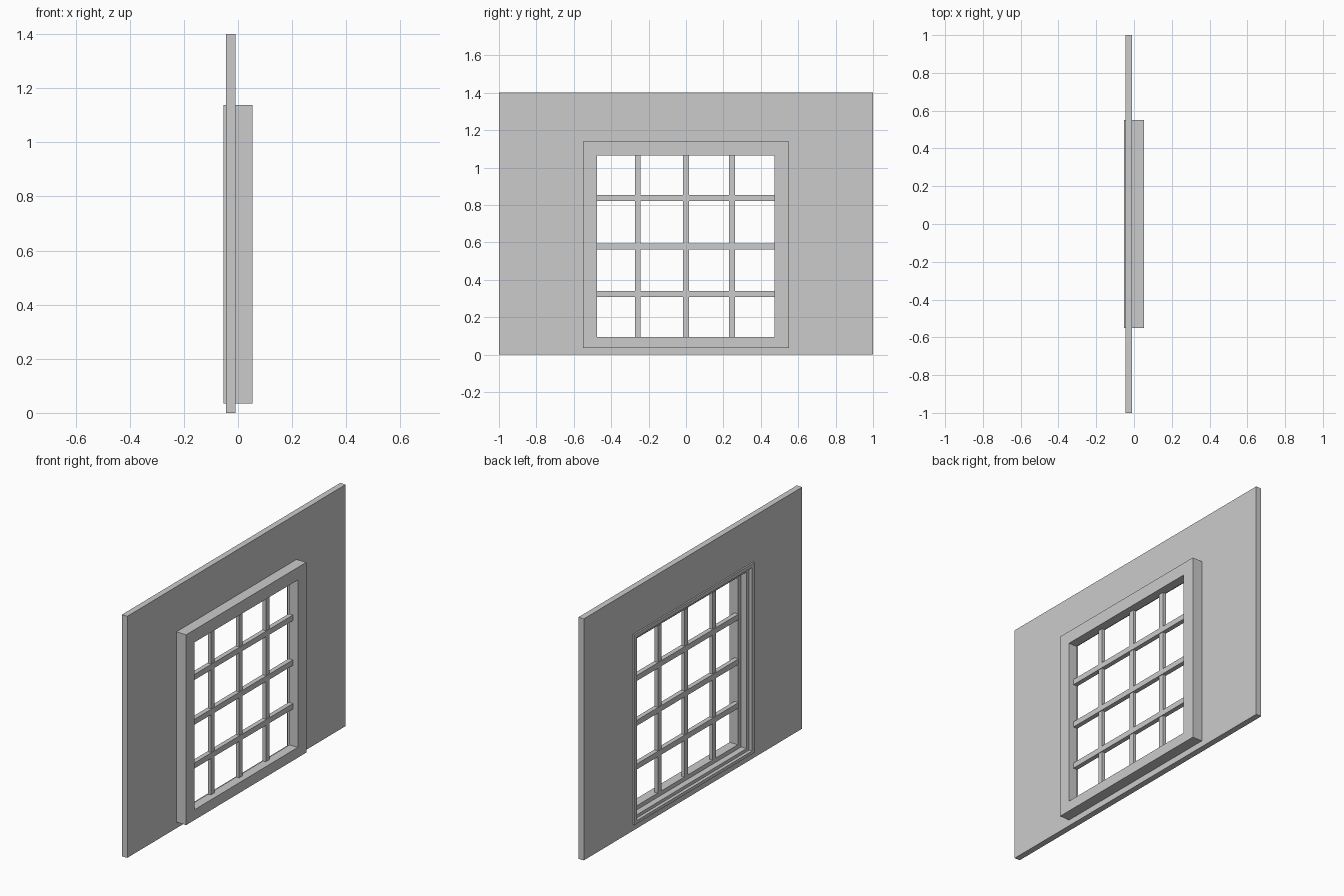
import bpy, bmesh

if "Cube" in bpy.data.objects:
    bpy.data.objects.remove(bpy.data.objects["Cube"])


def make_object(name, bm):
    bmesh.ops.recalc_face_normals(bm, faces=bm.faces)
    mesh = bpy.data.meshes.new(name)
    bm.to_mesh(mesh)
    bm.free()
    obj = bpy.data.objects.new(name, mesh)
    bpy.context.collection.objects.link(obj)
    return obj


def ring(name, outer, inner, profile):
    """Sweep a closed (x, t) profile round a rectangle; t runs from outer to inner.
    Rectangles are (y0, y1, z0, z1)."""
    bm = bmesh.new()
    loops = []
    for x, t in profile:
        y0, y1, z0, z1 = [a + (b - a) * t for a, b in zip(outer, inner)]
        loops.append([bm.verts.new((x, y, z)) for y, z in
                      ((y0, z0), (y1, z0), (y1, z1), (y0, z1))])
    for i, a in enumerate(loops):
        b = loops[(i + 1) % len(loops)]
        for j in range(4):
            k = (j + 1) % 4
            bm.faces.new((a[j], a[k], b[k], b[j]))
    return make_object(name, bm)


def box(name, x0, x1, y0, y1, z0, z1):
    bm = bmesh.new()
    bmesh.ops.create_cube(bm, size=1)
    for v in bm.verts:
        v.co = (x1 if v.co.x > 0 else x0,
                y1 if v.co.y > 0 else y0,
                z1 if v.co.z > 0 else z0)
    return make_object(name, bm)


FRAME = (-0.55, 0.55, 0.035, 1.138)
OPENING = (-0.475, 0.472, 0.095, 1.065)

# Wall panel with a hole for the window
ring("wall", (-1, 1, 0, 1.4), FRAME,
     [(-0.045, 0), (-0.01, 0), (-0.01, 1), (-0.045, 1)])

# Window frame: plain front, stepped rebate at the back
ring("window_frame", FRAME, OPENING,
     [(0.053, 0), (0.053, 1), (0.0, 1), (0.0, 0.6),
      (-0.035, 0.6), (-0.035, 0.3), (-0.054, 0.3), (-0.054, 0)])

# Glazing bars
for i, y in enumerate((-0.258, 0.0, 0.245)):
    box(f"vertical_bar_{i + 1}", -0.002, 0.018, y - 0.016, y + 0.016, 0.095, 1.065)
for i, z in enumerate((0.325, 0.578, 0.838)):
    box(f"horizontal_bar_{i + 1}", -0.005, 0.022, -0.475, 0.472, z - 0.016, z + 0.016)
